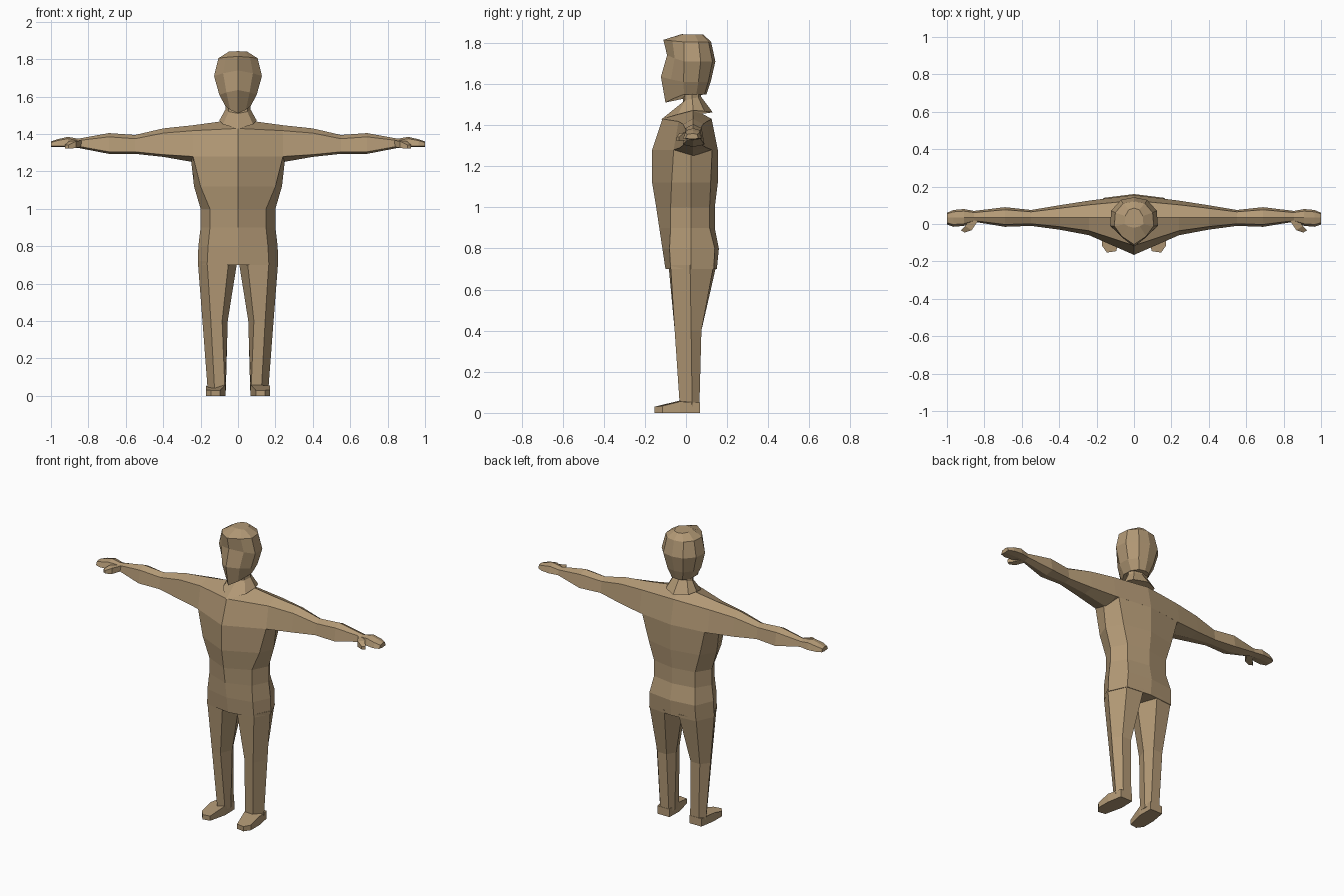
import bpy, bmesh

skin = bpy.data.materials.new("tan")
skin.diffuse_color = (0.45, 0.32, 0.18, 1)


def loft(name, rings, mirror=False, cap_start=True):
    """Skin a list of equal-length point rings into a flat-shaded object."""
    bm = bmesh.new()
    vs = [[bm.verts.new(p) for p in r] for r in rings]
    n = len(vs[0])
    for a, b in zip(vs, vs[1:]):
        for i in range(n):
            j = (i + 1) % n
            bm.faces.new((a[i], a[j], b[j], b[i]))
    if cap_start:
        bm.faces.new(vs[0][::-1])
    bm.faces.new(vs[-1])
    bmesh.ops.recalc_face_normals(bm, faces=bm.faces)
    me = bpy.data.meshes.new(name)
    bm.to_mesh(me)
    bm.free()
    me.materials.append(skin)
    ob = bpy.data.objects.new(name, me)
    bpy.context.collection.objects.link(ob)
    if mirror:
        ob.modifiers.new("mirror", 'MIRROR')
    return ob


def both_sides(half):
    """Close a half ring whose first and last points lie on x = 0."""
    return half + [(-x, y, z) for x, y, z in half[-2:0:-1]]


# Torso: z, front y, front edge x/y, side x, back edge x/y, back y
torso = [
    (0.70, -0.10, 0.165, -0.075, 0.215, 0.165, 0.135, 0.15),
    (0.80, -0.115, 0.16, -0.08, 0.212, 0.16, 0.14, 0.16),
    (0.90, -0.13, 0.15, -0.075, 0.20, 0.145, 0.115, 0.14),
    (1.00, -0.145, 0.15, -0.075, 0.20, 0.145, 0.115, 0.14),
    (1.12, -0.165, 0.20, -0.07, 0.235, 0.18, 0.12, 0.155),
    (1.28, -0.165, 0.24, -0.06, 0.253, 0.22, 0.127, 0.155),
]
loft("torso", [both_sides([(0, f, z), (ex, ey, z), (sx, 0.025, z),
                           (bx, by, z), (0, b, z)])
               for z, f, ex, ey, sx, bx, by, b in torso])

# Shoulders, arms and hands: x, front y, back y, top, upper, lower, bottom z
arm = [
    (0.0, -0.165, 0.155, 1.48, 1.43, 1.28, 1.27),
    (0.24, -0.06, 0.125, 1.447, 1.418, 1.28, 1.25),
    (0.40, -0.03, 0.10, 1.43, 1.405, 1.29, 1.278),
    (0.55, -0.01, 0.075, 1.395, 1.375, 1.305, 1.294),
    (0.69, -0.015, 0.09, 1.405, 1.385, 1.305, 1.294),
    (0.855, 0.012, 0.07, 1.375, 1.365, 1.335, 1.326),
    (0.91, -0.01, 0.08, 1.385, 1.375, 1.335, 1.33),
    (0.965, -0.015, 0.075, 1.372, 1.365, 1.335, 1.33),
    (1.0, -0.003, 0.06, 1.36, 1.355, 1.335, 1.332),
]
MID = 0.035
loft("arms", [[(x, MID, t), (x, f * .75 + MID * .25, u), (x, f, l),
               (x, MID, bt), (x, b, l), (x, b * .75 + MID * .25, u)]
              for x, f, b, t, u, l, bt in arm], mirror=True, cap_start=False)

# Thumbs: centre and half size of each square ring
thumb = [(0.85, 0.03, 1.35, 0.017), (0.885, -0.022, 1.343, 0.018),
         (0.915, -0.04, 1.332, 0.01)]
loft("thumbs", [[(x - r, y - r * .6, z - r), (x + r, y + r * .6, z - r),
                 (x + r, y + r * .6, z + r), (x - r, y - r * .6, z + r)]
                for x, y, z, r in thumb], mirror=True)

# Legs: outline of one leg at each height
legs = [
    (0.72, [(.05, -.085), (.165, -.075), (.215, .02), (.165, .135), (.05, .148), (.004, .02)]),
    (0.40, [(.085, -.055), (.145, -.055), (.19, .025), (.15, .075), (.085, .075), (.055, .02)]),
    (0.03, [(.07, -.03), (.125, -.03), (.162, .03), (.135, .065), (.075, .065), (.065, .02)]),
]
loft("legs", [[(x, y, z) for x, y in pts] for z, pts in legs], mirror=True)

# Feet: sole outline with top height
sole = [(.07, .067, .05), (.155, .067, .05), (.172, -.03, .055), (.172, -.115, .033),
        (.145, -.153, .03), (.095, -.145, .03), (.068, -.03, .06)]
loft("feet", [[(x, y, 0) for x, y, z in sole], [(x, y, z) for x, y, z in sole]],
     mirror=True)

# Neck
neck = [
    [(0, -.12, 1.428), (.08, -.04, 1.452), (.10, .035, 1.472), (.08, .09, 1.467), (0, .13, 1.462)],
    [(0, -.015, 1.51), (.05, -.005, 1.52), (.068, .03, 1.53), (.05, .06, 1.535), (0, .072, 1.54)],
    [(0, -.015, 1.58), (.05, -.005, 1.58), (.065, .03, 1.58), (.05, .06, 1.58), (0, .072, 1.58)],
]
loft("neck", [both_sides(h) for h in neck])

# Head: z, centre-front z, half width, front y, back y
head = [
    (1.55, 1.51, 0.068, -0.10, 0.10),
    (1.61, 1.635, 0.10, -0.122, 0.12),
    (1.71, 1.74, 0.128, -0.092, 0.143),
    (1.805, 1.815, 0.105, -0.11, 0.122),
    (1.84, 1.843, 0.05, -0.02, 0.085),
]
loft("head", [both_sides([(0, f, zf), (.62 * w, .6 * f, (z + zf) / 2), (w, .1 * f, z),
                          (.95 * w, .5 * b, z), (.55 * w, .9 * b, z), (0, b, z)])
              for z, zf, w, f, b in head])
